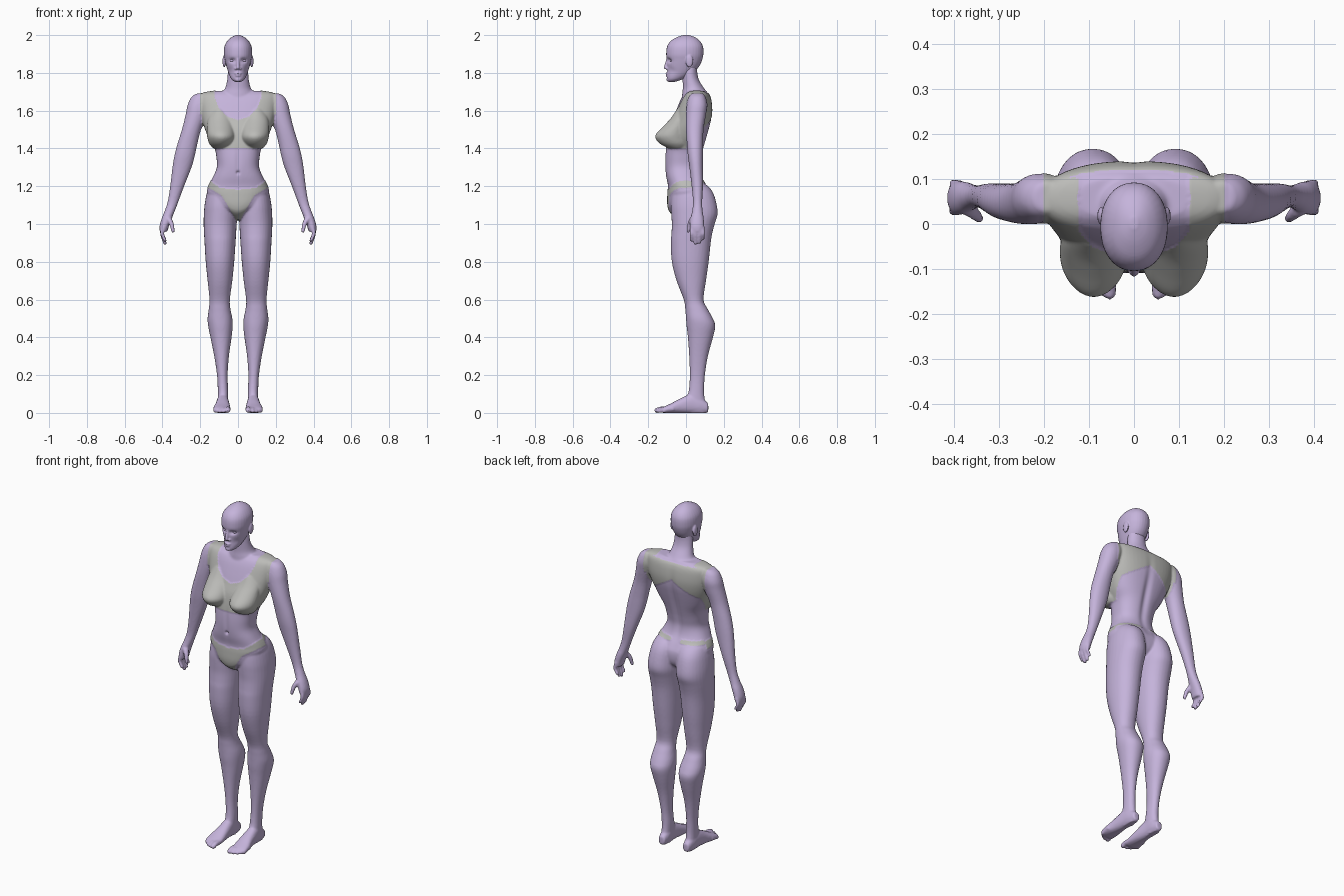
import bpy, bmesh, math


def material(name, rgb):
    m = bpy.data.materials.new(name)
    m.diffuse_color = (*rgb, 1)
    return m


skin = material("lavender skin", (0.56, 0.455, 0.71))
cloth = material("grey cloth", (0.50, 0.50, 0.48))


def spline(rows, steps):
    """Catmull-Rom resampling of a table of rows."""
    out = []
    for i in range(len(rows) - 1):
        quad = [rows[max(0, min(len(rows) - 1, i + k))] for k in (-1, 0, 1, 2)]
        for s in range(steps):
            t = s / steps
            out.append([b + 0.5 * t * (c - a + t * (2 * a - 5 * b + 4 * c - d + t * (3 * (b - c) + d - a)))
                        for a, b, c, d in zip(*quad)])
    return out + [list(rows[-1])]


def loft(bm, rows, side=1, power=2.0, along_y=False, n=32, steps=4):
    """Rows are (height, x0, x1, near, far); sections are super-ellipses."""
    rings = []
    for h, x0, x1, a, b in spline(rows, steps):
        ring = []
        for k in range(n):
            t = 2 * math.pi * k / n
            c, s = math.cos(t), math.sin(t)
            u = (x0 + x1) / 2 + (x1 - x0) / 2 * math.copysign(abs(c) ** (2 / power), c)
            v = (a + b) / 2 + (b - a) / 2 * math.copysign(abs(s) ** (2 / power), s)
            ring.append(bm.verts.new((u * side, h, v) if along_y else (u * side, v, h)))
        rings.append(ring)
    for r, q in zip(rings, rings[1:]):
        for k in range(n):
            bm.faces.new((r[k], r[(k + 1) % n], q[(k + 1) % n], q[k]))
    bm.faces.new(rings[0])
    bm.faces.new(rings[-1])


def blob(bm, c, r):
    """Ellipsoid made of stacked rings."""
    rows = []
    for k in range(9):
        t = math.pi * (k / 8 - .5)
        w = max(math.cos(t), .06)
        rows.append((c[2] + r[2] * math.sin(t), c[0] - r[0] * w, c[0] + r[0] * w,
                     c[1] - r[1] * w, c[1] + r[1] * w))
    loft(bm, rows, n=16, steps=1)


def digit(bm, rows, side=1, along_y=False):
    """Rows are (height, u, v, radius); the end is rounded off."""
    h, u, v, r = rows[-1]
    way = math.copysign(1, h - rows[0][0])
    rows = rows + [(h + way * r * .7, u, v, r * .7), (h + way * r, u, v, r * .15)]
    loft(bm, [(h, u - r, u + r, v - r, v + r) for h, u, v, r in rows], side, 2, along_y, 14, 3)


def fuse(bm, name, voxel, smooth):
    """Merge overlapping parts into one smooth skin."""
    bmesh.ops.recalc_face_normals(bm, faces=bm.faces)
    me = bpy.data.meshes.new(name)
    bm.to_mesh(me)
    bm.free()
    ob = bpy.data.objects.new(name, me)
    bpy.context.collection.objects.link(ob)
    bpy.context.view_layer.objects.active = ob
    mod = ob.modifiers.new("fuse", 'REMESH')
    mod.mode, mod.voxel_size = 'VOXEL', voxel
    bpy.ops.object.modifier_apply(modifier=mod.name)
    mod = ob.modifiers.new("soften", 'SMOOTH')
    mod.factor, mod.iterations = 0.5, smooth
    bpy.ops.object.modifier_apply(modifier=mod.name)
    ob.data.materials.clear()
    ob.data.materials.append(skin)
    ob.data.materials.append(cloth)
    for p in ob.data.polygons:
        p.use_smooth = True
        p.material_index = 0
    return ob


def bump(p, c, r):
    return math.exp(-sum(((a - b) / s) ** 2 for a, b, s in zip(p, c, r)))


def sym(rows):
    return [(z, -w, w, a, b) for z, w, a, b in rows]


# ---- body: trunk and neck
bm = bmesh.new()
loft(bm, sym([(1.025, .02, -.03, .03), (1.06, .055, -.082, .09), (1.10, .125, -.097, .125),
              (1.16, .163, -.097, .13), (1.20, .157, -.095, .112), (1.25, .132, -.105, .082),
              (1.30, .112, -.11, .072), (1.35, .114, -.11, .08), (1.40, .124, -.106, .093),
              (1.45, .152, -.10, .107), (1.50, .172, -.09, .121), (1.55, .188, -.07, .133),
              (1.60, .20, -.052, .138), (1.65, .206, -.032, .134), (1.68, .203, -.015, .126),
              (1.695, .18, .0, .115), (1.705, .12, .01, .105)]), power=2.4, n=48)
loft(bm, sym([(1.64, .11, -.025, .12), (1.69, .088, -.02, .115), (1.72, .068, -.017, .095),
              (1.76, .058, -.018, .07), (1.80, .054, -.02, .06), (1.84, .05, -.02, .06)]))

# ---- limbs, one side
LEG = [(1.22, .03, .13, -.04, .085), (1.20, .012, .15, -.06, .118), (1.16, .005, .166, -.075, .146),
       (1.10, .004, .177, -.08, .163), (1.05, .004, .181, -.078, .167), (1.0, .007, .182, -.075, .152),
       (.95, .01, .18, -.077, .139), (.90, .013, .177, -.08, .131), (.80, .02, .171, -.075, .12),
       (.70, .03, .161, -.05, .106), (.60, .043, .151, -.012, .093), (.55, .04, .155, -.004, .115),
       (.50, .03, .161, 0, .142), (.46, .028, .158, .003, .155), (.40, .034, .146, .01, .143),
       (.30, .048, .126, .017, .116), (.20, .055, .111, .02, .10), (.12, .052, .107, .015, .096),
       (.07, .052, .107, 0, .10), (.03, .055, .105, 0, .116), (0, .06, .10, .01, .11)]
FOOT = [(.118, .06, .098, .003, .05), (.08, .052, .107, -.002, .08), (.03, .05, .112, -.002, .10),
        (-.03, .044, .119, -.002, .076), (-.08, .04, .13, -.002, .05), (-.115, .04, .131, -.001, .034),
        (-.13, .043, .12, .003, .026)]
ARM = [(1.69, .17, .222, .03, .09), (1.67, .15, .248, .015, .103), (1.63, .15, .267, .004, .112),
       (1.58, .165, .277, 0, .106), (1.50, .196, .297, 0, .093), (1.42, .216, .322, .005, .09),
       (1.36, .229, .337, .01, .09), (1.30, .246, .347, .018, .09), (1.20, .285, .359, .03, .09),
       (1.12, .315, .372, .037, .086), (1.07, .334, .388, .033, .088), (1.03, .35, .404, .024, .094),
       (.99, .365, .415, .02, .096), (.96, .374, .414, .024, .094)]
BREAST = [(1.61, .06, .13, -.045, .02), (1.56, .035, .156, -.078, .02), (1.52, .024, .162, -.115, .02),
          (1.48, .018, .163, -.154, .02), (1.455, .018, .16, -.160, .02), (1.425, .03, .15, -.135, .02),
          (1.402, .05, .13, -.09, .0)]
# toe: x, tip y, radius; finger: y, tip z, radius
TOES = [(.054, -.154, .0145), (.077, -.15, .011), (.094, -.14, .0105), (.109, -.129, .010), (.122, -.116, .0095)]
FINGERS = [(.029, .905, .0105), (.050, .889, .011), (.071, .893, .0105), (.09, .912, .0095)]

for s in (1, -1):
    loft(bm, LEG, s, 2.15)
    loft(bm, FOOT, s, 2.3, True)
    loft(bm, ARM, s, 2.1)
    loft(bm, BREAST, s, 1.85)
    for x, y, r in TOES:
        digit(bm, [(y + .05, x, .02, r), (y + .02, x, .02, r), (y, x, r - .001, r)], s, True)
    for y, z, r in FINGERS:
        digit(bm, [(.985, .393, y, r), (.95, .402, y, r), (z + .01, .387, y, r * .9)], s)
    digit(bm, [(1.03, .368, .035, .017), (1.0, .352, .02, .013), (.962, .344, .012, .0095)], s)

body = fuse(bm, "body", 0.006, 3)

# spine groove, navel, belly line
for v in body.data.vertices:
    p = v.co
    if abs(p.x) < .1 and 1.1 < p.z < 1.7:
        if p.y > .03:
            p.y -= .011 * bump(p, (0, p.y, 1.42), (.02, 1, .17))
        elif p.y < 0:
            p.y += .014 * bump(p, (0, p.y, 1.272), (.007, 1, .008))
            p.y += .004 * bump(p, (0, p.y, 1.33), (.012, 1, .08))


def level(points, x):
    """Piecewise-linear hem height at distance x from the middle."""
    for (a, za), (b, zb) in zip(points, points[1:]):
        if x <= b:
            return za + (zb - za) * (x - a) / (b - a)
    return points[-1][1]


NECKLINE = [(0, 1.548), (.06, 1.57), (.10, 1.61), (.12, 1.66), (.13, 1.75)]
BRIEF_TOP = [(0, 1.18), (.09, 1.19), (.13, 1.215), (.17, 1.25)]
BRIEF_LEG = [(0, 1.0), (.02, 1.04), (.055, 1.10), (.085, 1.15), (.17, 1.20)]


def is_cloth(c):
    x = abs(c.x)
    if c.z > 1.38:
        # top: front hem, arched back hem, neckline and arm holes
        f = max(0, min(1, c.y / .08))
        hem = 1.402 * (1 - f) + (1.60 - .6 * x) * f
        arm = .202 if c.z > 1.58 else .192
        neck = level(NECKLINE, x) if c.y < .102 else 1.69
        return x < arm and hem < c.z < neck
    if c.y < .03:
        return x < .2 and level(BRIEF_LEG, x) < c.z < level(BRIEF_TOP, x)
    return .03 < x < .2 and 1.215 < c.z < 1.235


# clothing as slightly raised regions of the body
cloth_verts = set()
for p in body.data.polygons:
    c = p.center
    if c.z > 1 and is_cloth(c):
        p.material_index = 1
        cloth_verts.update(p.vertices)
moves = [(i, body.data.vertices[i].normal * .002) for i in cloth_verts]
for i, d in moves:
    body.data.vertices[i].co += d

# ---- head with nose, lips, chin and ears
bm = bmesh.new()
loft(bm, sym([(1.753, .018, -.092, -.055), (1.765, .034, -.1, -.02), (1.785, .045, -.101, .02),
              (1.81, .054, -.099, .05), (1.84, .063, -.1, .073), (1.87, .07, -.102, .086),
              (1.90, .075, -.105, .092), (1.94, .072, -.1, .09), (1.97, .056, -.08, .073),
              (1.99, .033, -.045, .045), (2.001, .008, -.01, .014)]), power=2.15)
digit(bm, [(1.875, 0, -.098, .007), (1.85, 0, -.104, .008), (1.828, 0, -.108, .0095)])
blob(bm, (0, -.098, 1.797), (.02, .011, .005))
blob(bm, (0, -.096, 1.786), (.017, .012, .006))
blob(bm, (0, -.09, 1.765), (.018, .014, .013))
for s in (1, -1):
    blob(bm, (s * .011, -.099, 1.823), (.008, .009, .007))
    blob(bm, (s * .073, .018, 1.862), (.009, .02, .033))
head = fuse(bm, "head", 0.004, 2)

# eye sockets and hollow cheeks
for v in head.data.vertices:
    p = v.co
    if p.y < -.03:
        for s in (1, -1):
            p.y += .014 * bump(p, (s * .03, p.y, 1.866), (.016, 1, .011))
            p.y += .006 * bump(p, (s * .042, p.y, 1.81), (.014, 1, .02))

# ---- eyes
for s, name in ((1, "left_eye"), (-1, "right_eye")):
    bm = bmesh.new()
    blob(bm, (s * .031, -.073, 1.865), (.0125, .0125, .008))
    bmesh.ops.recalc_face_normals(bm, faces=bm.faces)
    me = bpy.data.meshes.new(name)
    bm.to_mesh(me)
    bm.free()
    me.materials.append(skin)
    for p in me.polygons:
        p.use_smooth = True
    bpy.context.collection.objects.link(bpy.data.objects.new(name, me))
